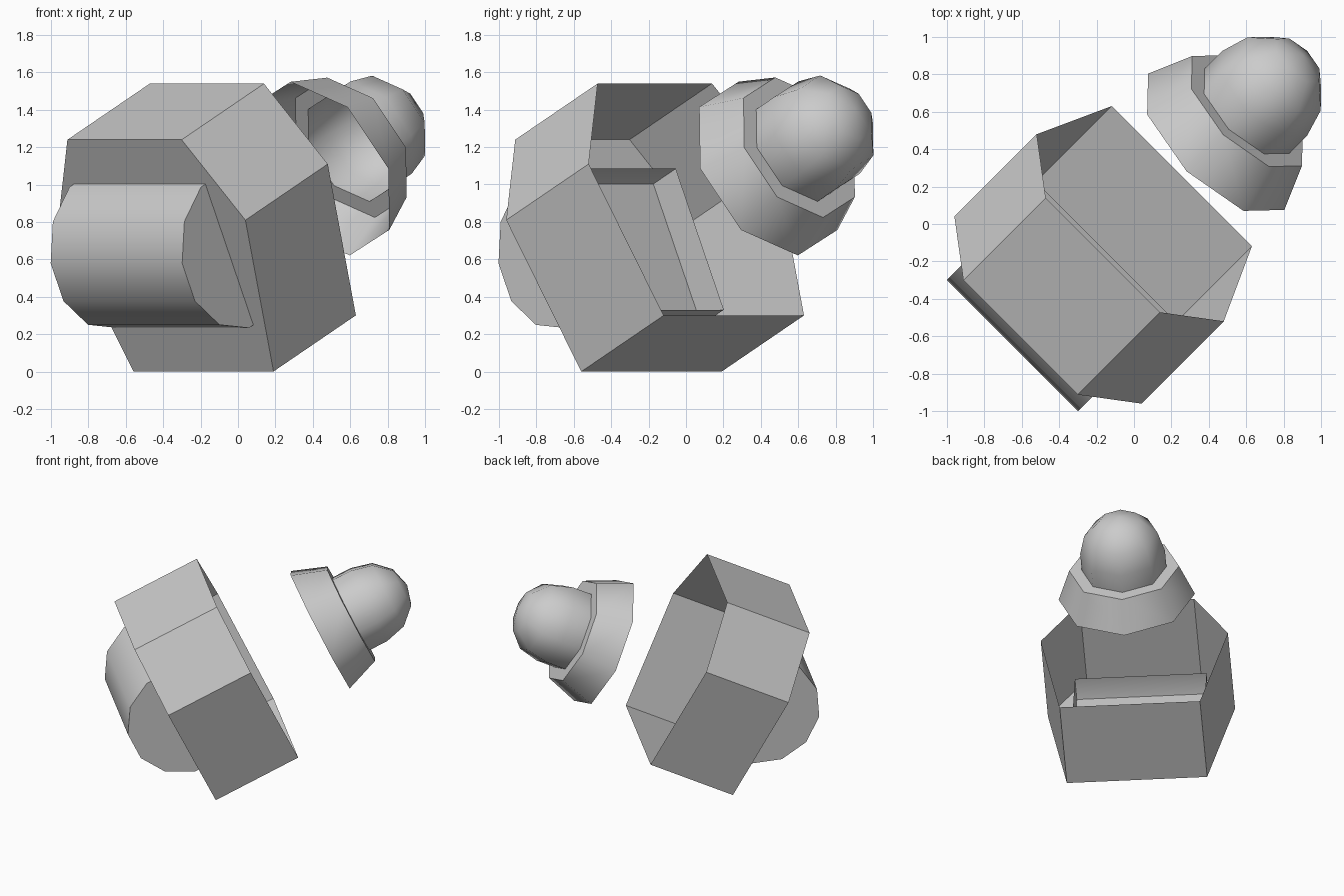
import bpy, bmesh
from math import sin, cos, radians, pi, sqrt
from mathutils import Vector, Matrix

if "Cube" in bpy.data.objects:
    bpy.data.objects.remove(bpy.data.objects["Cube"])

# Tilted local frame: u across, v up the face, d along the facing axis
D = Vector((0.637, 0.637, 0.434)).normalized()
U = Vector((-1, 1, 0)).normalized()
V = D.cross(U)
FRAME = Matrix((U, V, D)).transposed().to_4x4()


def loft(name, rings, cap_start=False, cap_end=False, closed=True, angle=None):
    """Skin consecutive rings of local points, optionally capping the ends."""
    bm = bmesh.new()
    rows = [[bm.verts.new(FRAME @ Vector(p)) for p in ring] for ring in rings]
    n = len(rows[0])
    for a, b in zip(rows, rows[1:]):
        for i in range(n if closed else n - 1):
            j = (i + 1) % n
            bm.faces.new((a[i], a[j], b[j], b[i]))
    if cap_start:
        bm.faces.new(rows[0])
    if cap_end:
        bm.faces.new(rows[-1])
    bmesh.ops.remove_doubles(bm, verts=bm.verts, dist=1e-5)
    bmesh.ops.recalc_face_normals(bm, faces=bm.faces)
    mesh = bpy.data.meshes.new(name)
    bm.to_mesh(mesh)
    bm.free()
    obj = bpy.data.objects.new(name, mesh)
    bpy.context.collection.objects.link(obj)
    if angle:
        bpy.ops.object.select_all(action='DESELECT')
        obj.select_set(True)
        bpy.context.view_layer.objects.active = obj
        bpy.ops.object.shade_smooth_by_angle(angle=radians(angle))
    return obj


def octagon(r, d, v=0.708):
    return [(r * sin(i * pi / 4), v + r * cos(i * pi / 4), d) for i in range(8)]


# Six-sided housing, open at the back, closed by a front plate
half = [(0.432, 1.489), (0.707, 1.012), (0.53, 0.114)]
outline = half + [(-u, v) for u, v in reversed(half)]
loft("housing", [[(u, v, d) for u, v in outline] for d in (-0.235, 0.456)],
     cap_start=True)

# Twelve-sided drum through the front plate, open on its inner side
R = 0.433
arc = [radians(a) for a in range(-105, 106, 30)]
loft("front_drum",
     [[(u, 0.808 + R * sin(a), -0.159 - R * cos(a)) for a in arc]
      for u in (-0.497, 0.497)],
     cap_start=True, cap_end=True, closed=False, angle=35)

# Hollow flared collar, flat shoulder and rounded dome behind the housing
base = 1.29
profile = [(0.515, 1.031), (0.415, base), (0.32, base)]
profile += [(0.32 * cos(radians(a)), base + 0.15 + 0.32 * sin(radians(a)))
            for a in (0, 30, 60)]
rings = [octagon(r, d) for r, d in profile]
rings.append([(0, 0.708, base + 0.47)] * 8)


def fan_dome():
    """Loft the collar and dome, closing the dome with a triangle fan."""
    obj = loft("collar_and_dome", rings[:-1])
    bm = bmesh.new()
    bm.from_mesh(obj.data)
    bm.verts.ensure_lookup_table()
    tip = bm.verts.new(FRAME @ Vector(rings[-1][0]))
    end = [FRAME @ Vector(p) for p in rings[-2]]
    edges = [e for e in bm.edges if e.is_boundary and
             all(min((v.co - p).length for p in end) < 1e-4 for v in e.verts)]
    for e in edges:
        bm.faces.new((e.verts[0], e.verts[1], tip))
    bmesh.ops.recalc_face_normals(bm, faces=bm.faces)
    bm.to_mesh(obj.data)
    bm.free()
    bpy.ops.object.select_all(action='DESELECT')
    obj.select_set(True)
    bpy.context.view_layer.objects.active = obj
    bpy.ops.object.shade_smooth_by_angle(angle=radians(50))


fan_dome()
